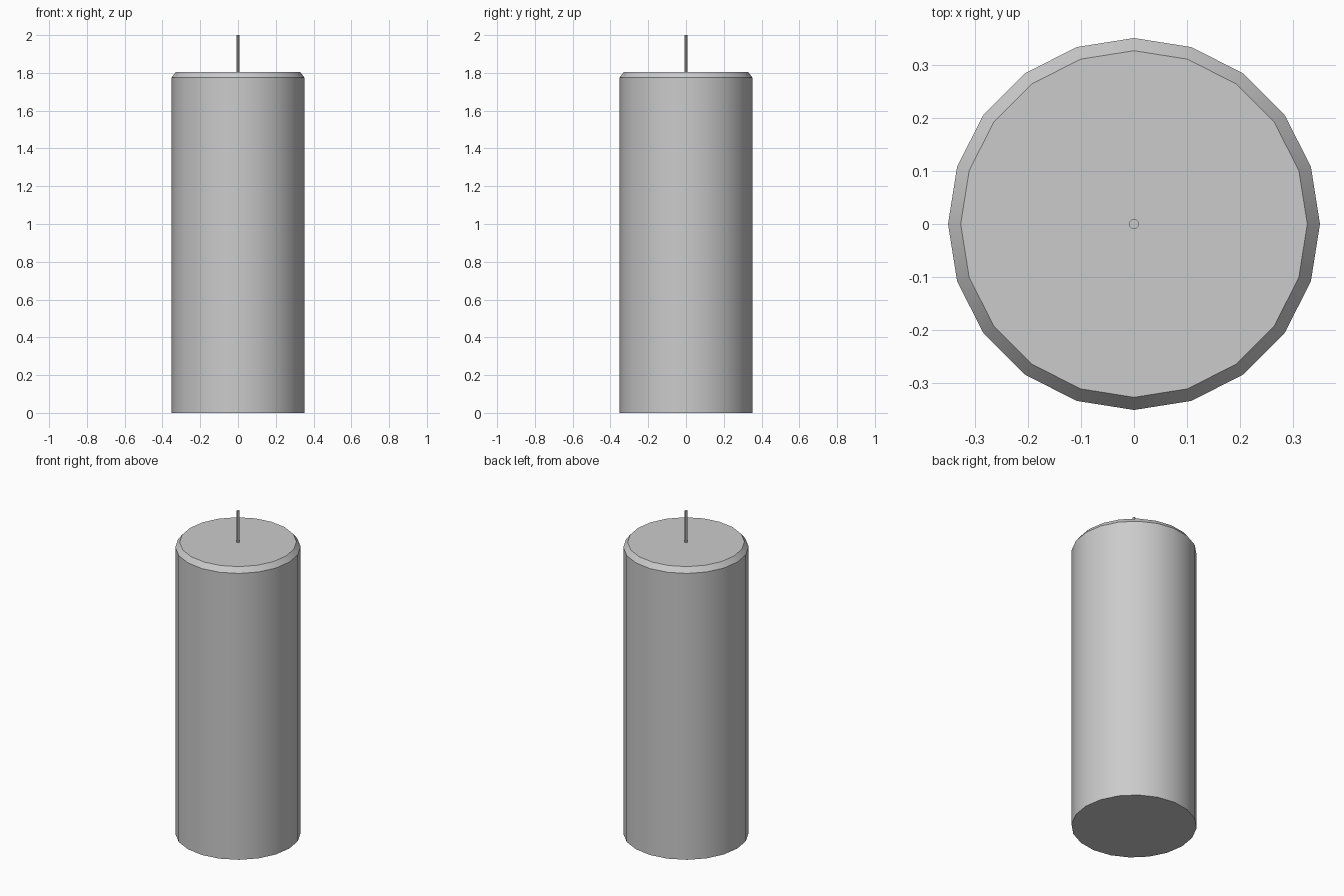
import bpy, bmesh
from math import cos, sin, pi

if "Cube" in bpy.data.objects:
    bpy.data.objects.remove(bpy.data.objects["Cube"])


def lathe(name, profile, sides, turn=0.0):
    """Closed solid of revolution from (radius, height) rings, capped at both ends."""
    bm = bmesh.new()
    rings = [[bm.verts.new((r * cos(2 * pi * i / sides + turn),
                            r * sin(2 * pi * i / sides + turn), z))
              for i in range(sides)] for r, z in profile]
    for low, high in zip(rings, rings[1:]):
        for i in range(sides):
            j = (i + 1) % sides
            bm.faces.new((low[i], low[j], high[j], high[i]))
    bm.faces.new(rings[0][::-1])
    bm.faces.new(rings[-1])
    mesh = bpy.data.meshes.new(name)
    bm.to_mesh(mesh)
    bm.free()
    obj = bpy.data.objects.new(name, mesh)
    bpy.context.collection.objects.link(obj)
    # Smooth round the sides, sharp at the rims
    bpy.ops.object.select_all(action='DESELECT')
    obj.select_set(True)
    bpy.context.view_layer.objects.active = obj
    bpy.ops.object.shade_smooth_by_angle(angle=pi / 6)
    return obj


# Wax pillar with a chamfered top rim
lathe("candle_body", [(0.352, 0), (0.352, 1.775), (0.328, 1.806)], 20)

# Thin wick, rooted slightly in the wax
lathe("wick", [(0.0095, 1.79), (0.0095, 2.0)], 8, pi / 8)
